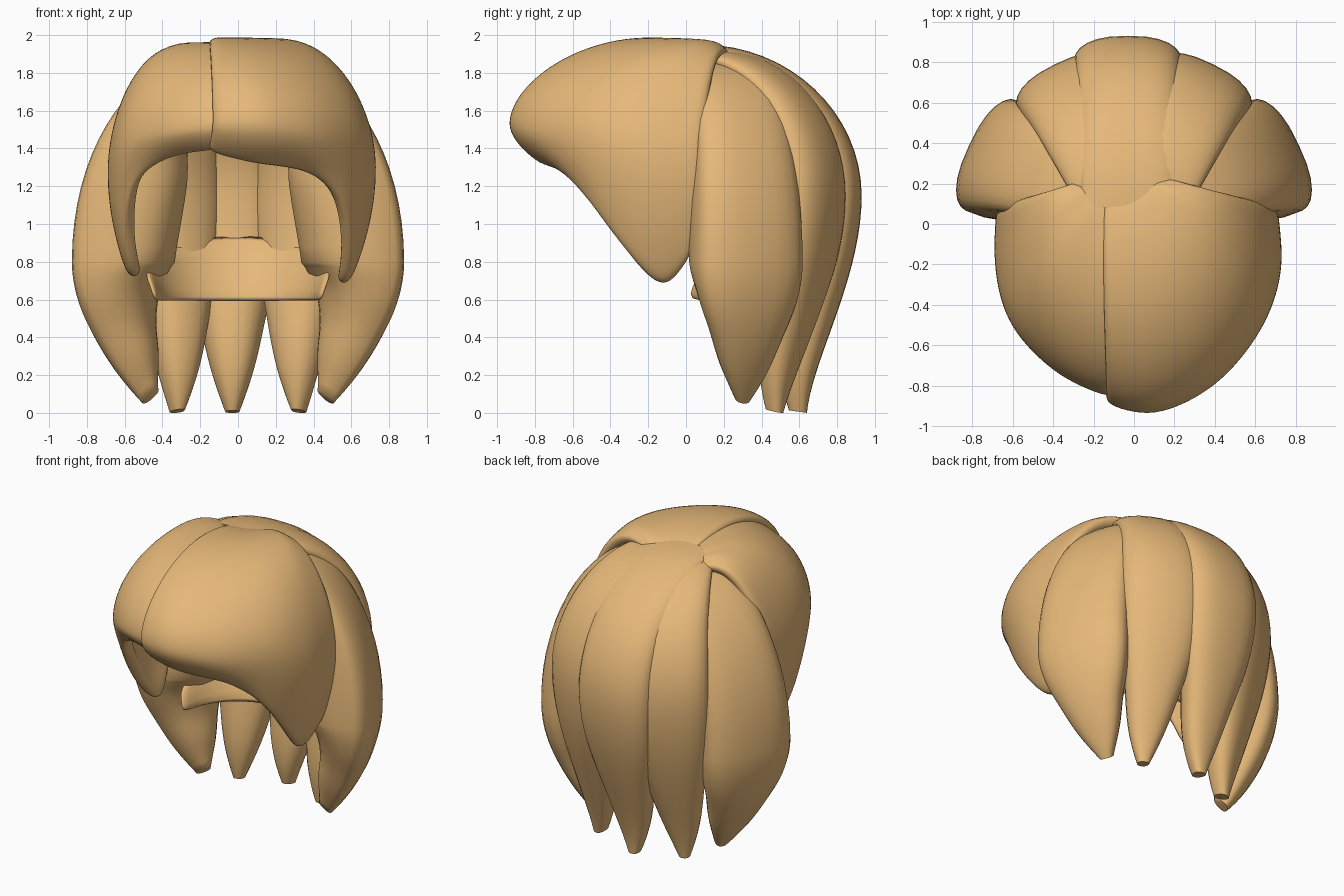
import bpy, bmesh, math
from mathutils import Vector as V

if "Cube" in bpy.data.objects:
    bpy.data.objects.remove(bpy.data.objects["Cube"])

mat = bpy.data.materials.new("hair_tan")
mat.diffuse_color = (0.79, 0.48, 0.19, 1)
mat.use_nodes = True
mat.node_tree.nodes["Principled BSDF"].inputs["Base Color"].default_value = mat.diffuse_color


def spline(pts, t):
    """Catmull-Rom through floats or vectors, t in 0..1."""
    n = len(pts) - 1
    i = min(int(t * n), n - 1)
    f = t * n - i
    b, c = pts[i], pts[i + 1]
    a = pts[i - 1] if i else b * 2 - c
    d = pts[i + 2] if i + 2 <= n else c * 2 - b
    return (b * 2 + (c - a) * f + (a * 2 - b * 5 + c * 4 - d) * f**2
            + (b * 3 - a - c * 3 + d) * f**3) * 0.5


def bezier(a, b, c, d, t):
    s = 1 - t
    return a * s**3 + b * (3 * s * s * t) + c * (3 * s * t * t) + d * t**3


def strand(root, wide, tip, lift, belly, n_up, n_down):
    """Curve from the crown, over the widest point, down to the tip."""
    flat = V((wide.x - root.x, wide.y - root.y, 0))
    c1 = root + flat * 0.55 + V((0, 0, lift))
    c2 = wide + V((0, 0, (root.z - wide.z) * 0.55))
    drop = wide.z - tip.z
    c3 = wide - V((0, 0, drop * 0.38))
    c4 = tip + V(((wide.x - tip.x) * belly, (wide.y - tip.y) * belly, drop * 0.25))
    return ([bezier(root, c1, c2, wide, i / n_up) for i in range(n_up)]
            + [bezier(wide, c3, c4, tip, i / n_down) for i in range(n_down + 1)])


def make(name, rows, closed=False, flip=False):
    """Grid of points to a smooth mesh; closed rows become a capped tube."""
    bm = bmesh.new()
    g = [[bm.verts.new(p) for p in r] for r in rows]
    m = len(rows[0])
    for a, b in zip(g, g[1:]):
        for j in range(m if closed else m - 1):
            k = (j + 1) % m
            q = [a[k], b[k], b[j], a[j]]
            bm.faces.new(q[::-1] if flip else q)
    if closed:
        bm.faces.new(g[0])
        bm.faces.new(g[-1])
        bmesh.ops.recalc_face_normals(bm, faces=bm.faces)
    me = bpy.data.meshes.new(name)
    bm.to_mesh(me)
    bm.free()
    me.materials.append(mat)
    ob = bpy.data.objects.new(name, me)
    bpy.context.collection.objects.link(ob)
    bpy.ops.object.select_all(action='DESELECT')
    bpy.context.view_layer.objects.active = ob
    ob.select_set(True)
    bpy.ops.object.shade_smooth_by_angle(angle=math.radians(60))
    return ob


def thicken(ob, t, levels):
    s = ob.modifiers.new("thickness", 'SOLIDIFY')
    s.thickness, s.offset = t, -1
    ob.modifiers.new("smooth", 'SUBSURF').levels = levels
    ob.modifiers["smooth"].render_levels = levels


def fringe(name, stations, lift, flip):
    """Swept shell: each station is a crown, widest and hem point."""
    cols = [[V(s[k:k + 3]) for s in stations] for k in (0, 3, 6)]
    n = (len(stations) - 1) * 2
    rows = []
    for i in range(n + 1):
        r, w, h = (spline(c, i / n) for c in cols)
        rows.append(strand(r, w, h, lift, 0.5, 7, 4))
    thicken(make(name, rows, flip=flip), 0.08, 2)


# Front fringe, split by an off-centre parting
fringe("fringe_right", [
    (-.16, .15, 1.94, -.15, -.89, 1.54, -.17, -.76, 1.37),
    (-.05, .17, 1.94, .10, -.95, 1.54, .10, -.75, 1.30),
    (.00, .19, 1.94, .41, -.80, 1.50, .38, -.64, 1.26),
    (.03, .20, 1.94, .63, -.53, 1.46, .56, -.50, 1.08),
    (.06, .21, 1.94, .72, -.30, 1.36, .60, -.29, .80),
    (.09, .23, 1.93, .735, -.12, 1.29, .58, -.10, .65),
    (.12, .25, 1.88, .71, .10, 1.30, .65, .07, .90)], 0.20, False)
fringe("fringe_left", [
    (-.10, .14, 1.93, -.10, -.87, 1.53, -.10, -.76, 1.38),
    (-.13, .15, 1.93, -.36, -.76, 1.50, -.33, -.62, 1.35),
    (-.16, .16, 1.93, -.58, -.55, 1.45, -.54, -.48, 1.22),
    (-.19, .18, 1.92, -.67, -.34, 1.36, -.61, -.29, .90),
    (-.22, .20, 1.91, -.695, -.12, 1.27, -.57, -.10, .68),
    (-.25, .23, 1.86, -.68, .10, 1.30, -.63, .07, .90)], 0.16, True)


# Tapered locks hanging at the back: shallow outer bulge, deeper inner side
def lock(name, root, wide, tip, azimuth, half_width, root_width, belly, lift, inner, mirror=1):
    path = strand(V(root), V(wide), V(tip), lift, belly, 16, 18)
    a = math.radians(azimuth)
    side = V((-math.sin(a), math.cos(a), 0))
    r = root_width
    widths = [r, r * .7 + .3, r * .4 + .6, r * .1 + .9, 1, .9, .68, .45, .14]
    depths = [.3, .55, .8, .95, 1, .95, .85, .65, .3]
    rows = []
    for i, p in enumerate(path):
        t = i / (len(path) - 1)
        tangent = path[min(i + 1, len(path) - 1)] - path[max(i - 1, 0)]
        out = tangent.cross(side).normalized()
        w, d, e = half_width * spline(widths, t), 0.12 * spline(depths, t), spline(inner, t)
        ring = []
        for k in range(24):
            c, s = math.cos(k * math.tau / 24), math.sin(k * math.tau / 24)
            n = d * (s - 1) if s > 0 else e * s - d
            q = p + side * (w * math.copysign(abs(c)**.8, c)) + out * n
            ring.append(V((q.x * mirror, q.y, q.z)))
        rows.append(ring)
    make(name, rows, closed=True)


back_inner = [.06, .10, .15, .18, .19, .18, .16, .12, .06]
side_inner = [.07, .20, .36, .40, .36, .27, .20, .15, .07]
lock("back_lock_centre", (-.03, .08, 1.95), (-.03, .93, 1.15), (-.03, .64, 0),
     90, .265, .88, .1, 0, back_inner)
for label, m in (("right", 1), ("left", -1)):
    lock("back_lock_" + label, (.12, .16, 1.92), (.39, .79, 1.15), (.34, .51, 0),
         64, .265, .65, .2, 0, back_inner, m)
    lock("side_lock_" + label, (.20, .21, 1.87), (.815, .39, .80), (.50, .31, .05),
         25, .30, .72, .5, -.05, side_inner, m)

# Curved band inside, at the nape
rows = []
for i in range(13):
    a = math.pi * i / 12
    c, s = math.cos(a), math.sin(a)
    x, y = .47 * c, .03 + .5 * s
    rows.append([V((x * 1.07, y + .03 + .08 * s, .73 + .21 * s)),
                 V((x, y, .66 + .07 * s)),
                 V((x * .96, y - .02 - .06 * s, .59 - .01 * s))])
thicken(make("nape_band", rows), 0.03, 1)
